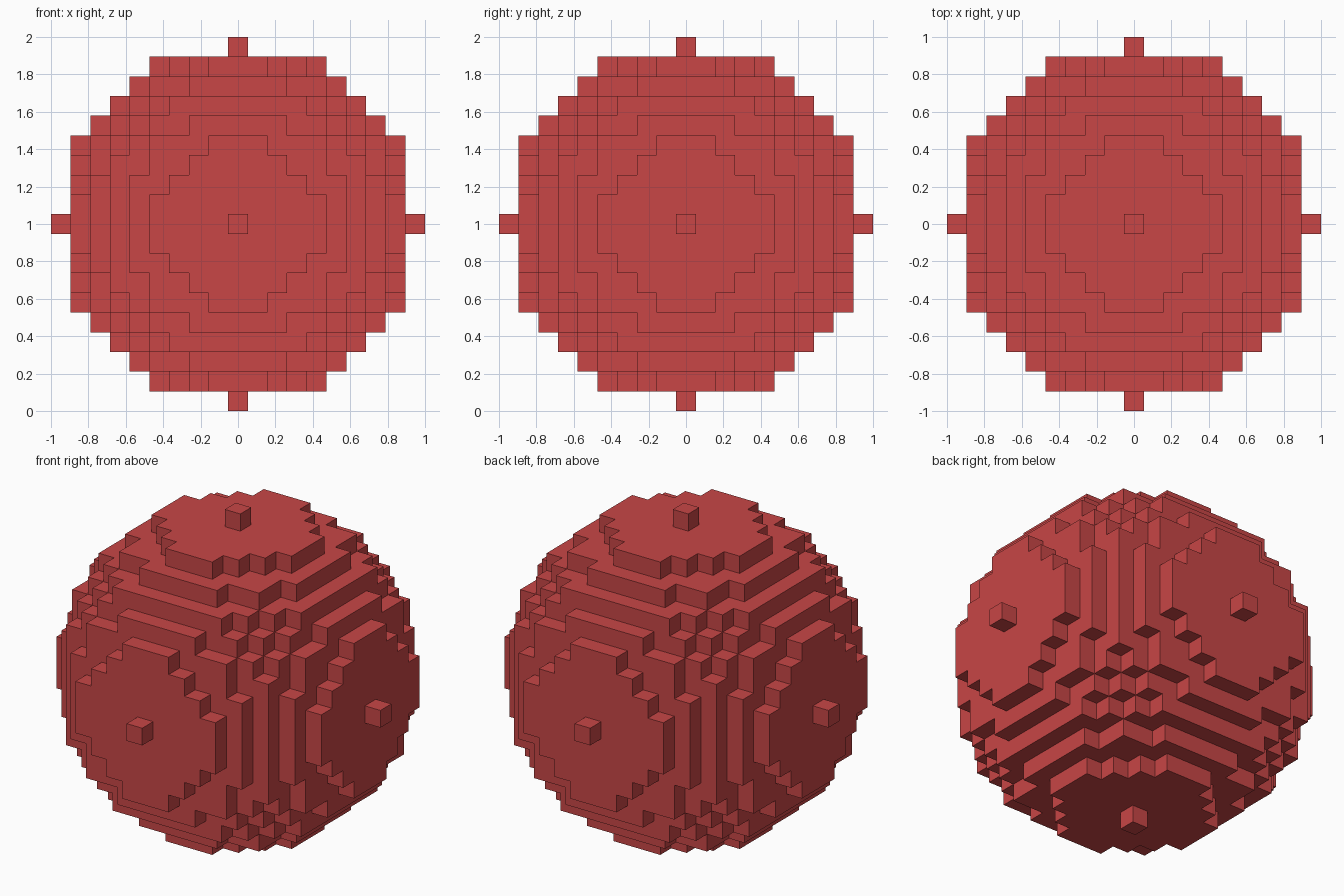
import bpy, bmesh
from mathutils import Vector

if "Cube" in bpy.data.objects:
    bpy.data.objects.remove(bpy.data.objects["Cube"])

R = 9                      # sphere radius in blocks
S = 2.0 / (2 * R + 1)      # block size

red = bpy.data.materials.new("red")
red.diffuse_color = (0.578, 0.061, 0.061, 1)
red.use_nodes = True
red.node_tree.nodes["Principled BSDF"].inputs["Base Color"].default_value = red.diffuse_color


def filled(p):
    return p.dot(p) <= R * R + 0.01


# Block sphere: keep only the outward faces of each filled block
bm = bmesh.new()
verts = {}


def corner(p):
    key = tuple(round(2 * c) for c in p)
    if key not in verts:
        verts[key] = bm.verts.new(p * S + Vector((0, 0, 1)))
    return verts[key]


span = range(-R, R + 1)
for p in (Vector((x, y, z)) for x in span for y in span for z in span):
    if not filled(p):
        continue
    for axis in range(3):
        for sign in (-1, 1):
            n = Vector((0, 0, 0))
            n[axis] = sign
            if filled(p + n):
                continue
            u = Vector((0, 0, 0))
            u[(axis + 1) % 3] = 0.5
            v = n.cross(u)
            c = p + n * 0.5
            bm.faces.new([corner(c + d) for d in (-u - v, u - v, u + v, v - u)])

mesh = bpy.data.meshes.new("block_sphere")
bm.to_mesh(mesh)
bm.free()
mesh.materials.append(red)
obj = bpy.data.objects.new("block_sphere", mesh)
bpy.context.collection.objects.link(obj)
